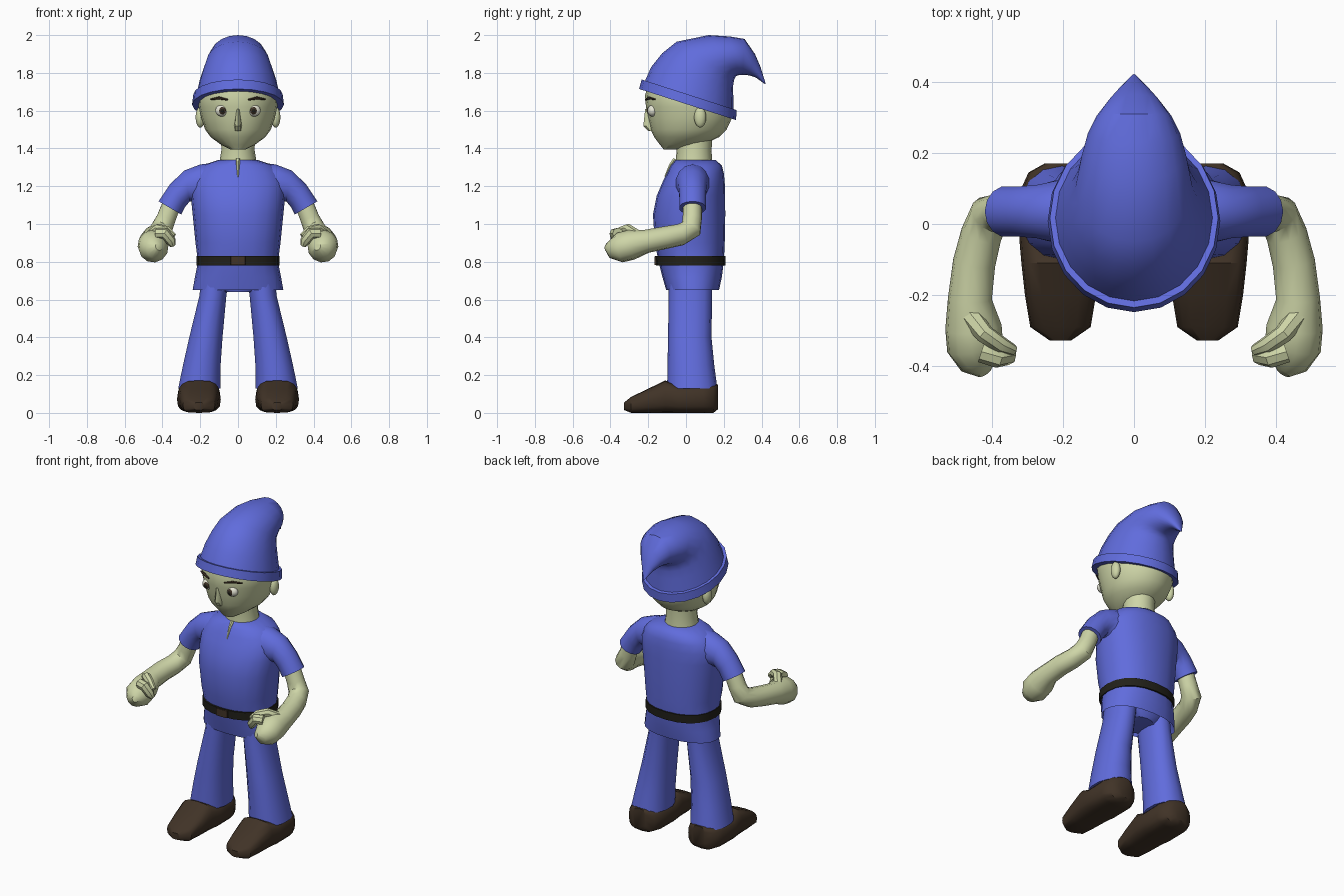
import bpy, bmesh, math
from mathutils import Vector as V

def mat(name, r, g, b):
    m = bpy.data.materials.new(name)
    m.diffuse_color = (r, g, b, 1)
    return m

BLUE = mat("blue cloth", 0.118, 0.15, 0.72)
SKIN = mat("pale skin", 0.62, 0.67, 0.39)
SHOE = mat("dark brown leather", 0.052, 0.033, 0.02)
BLACK = mat("near black", 0.016, 0.015, 0.01)
WHITE = mat("eye white", 0.78, 0.78, 0.66)

def finish(name, bm, m, mirror, angle=40):
    bmesh.ops.recalc_face_normals(bm, faces=bm.faces)
    me = bpy.data.meshes.new(name)
    bm.to_mesh(me)
    bm.free()
    me.materials.append(m)
    for p in me.polygons:
        p.use_smooth = True
    me.set_sharp_from_angle(angle=math.radians(angle))
    ob = bpy.data.objects.new(name, me)
    bpy.context.collection.objects.link(ob)
    if mirror:
        ob.modifiers.new("mirror", 'MIRROR').use_mirror_merge = False
    return ob

def loft(name, rings, m, n=16, p=1.0, mirror=False):
    """Skin through rings; each ring is (point a, opposite point b, half-width vector)."""
    bm = bmesh.new()
    loops = []
    power = lambda t: math.copysign(abs(t) ** p, t)
    for a, b, w in rings:
        a, b, w = V(a), V(b), V(w)
        loops.append([bm.verts.new((a + b) / 2 + (a - b) / 2 * power(math.cos(t)) + w * power(math.sin(t)))
                      for t in (2 * math.pi * i / n for i in range(n))])
    for r, s in zip(loops, loops[1:]):
        for i in range(n):
            j = (i + 1) % n
            bm.faces.new((r[i], r[j], s[j], s[i]))
    bm.faces.new(loops[0])
    bm.faces.new(loops[-1])
    return finish(name, bm, m, mirror)

def tube(name, pts, m, n=10, mirror=False):
    """Round tube through (x, y, z, radius) points."""
    c = [V(q[:3]) for q in pts]
    rings, u = [], None
    for i, q in enumerate(pts):
        d = (c[min(i + 1, len(c) - 1)] - c[max(i - 1, 0)]).normalized()
        u = d.orthogonal() if u is None else u - d * u.dot(d)
        u = u.normalized()
        rings.append((c[i] + u * q[3], c[i] - u * q[3], d.cross(u) * q[3]))
    return loft(name, rings, m, n, 1.0, mirror)

def level(rows):
    """Horizontal rings from (z, front y, back y, half width)."""
    return [((0, f, z), (0, b, z), (w, 0, 0)) for z, f, b, w in rows]

def ball(name, loc, size, m):
    bm = bmesh.new()
    bmesh.ops.create_uvsphere(bm, u_segments=14, v_segments=9, radius=1)
    bmesh.ops.scale(bm, vec=size, verts=bm.verts)
    bmesh.ops.translate(bm, vec=loc, verts=bm.verts)
    return finish(name, bm, m, True)

# Tunic with hollow skirt, neck slit, belt and buckle
loft("tunic", level([(0.73, -0.10, 0.165, 0.20), (0.65, -0.105, 0.175, 0.24), (0.72, -0.125, 0.19, 0.228),
                     (0.80, -0.145, 0.20, 0.212), (0.90, -0.165, 0.205, 0.225), (1.05, -0.175, 0.208, 0.24),
                     (1.15, -0.155, 0.207, 0.25), (1.22, -0.125, 0.205, 0.25), (1.27, -0.10, 0.20, 0.225),
                     (1.31, -0.08, 0.19, 0.19), (1.34, -0.055, 0.155, 0.10)]), BLUE, 20, 0.88)
tube("neck_slit", [(0, -0.057, 1.343, 0.012), (0, -0.082, 1.31, 0.009), (0, -0.112, 1.25, 0.003)], SKIN, 6)
loft("belt", level([(0.78, -0.16, 0.208, 0.221), (0.83, -0.163, 0.21, 0.221)]), BLACK, 20, 0.88)
loft("buckle", [((0, -0.168, z), (0, -0.15, z), (0.04, 0, 0)) for z in (0.782, 0.828)], SHOE, 12, 0.4)

# Sleeves: upper and lower outline points
loft("sleeve", [((a, 0.035, b), (c, 0.035, d), (0, h, 0)) for a, b, c, d, h in (
    (0.12, 1.325, 0.18, 1.05, 0.10), (0.20, 1.315, 0.235, 1.12, 0.09), (0.285, 1.283, 0.255, 1.12, 0.077),
    (0.36, 1.21, 0.28, 1.09, 0.072), (0.42, 1.12, 0.30, 1.05, 0.072))], BLUE, 14, mirror=True)

# Arms, fists, fingers
tube("arm", [(0.345, 0.035, 1.12, 0.05), (0.38, 0.033, 1.03, 0.052), (0.405, 0.027, 0.975, 0.058),
             (0.43, -0.03, 0.943, 0.058), (0.45, -0.11, 0.928, 0.06), (0.462, -0.21, 0.908, 0.062),
             (0.452, -0.29, 0.89, 0.08), (0.447, -0.35, 0.875, 0.08), (0.435, -0.395, 0.872, 0.055),
             (0.42, -0.42, 0.88, 0.02)], SKIN, 12, True)
tube("curled_finger", [(0.43, -0.36, 0.95, 0.03), (0.385, -0.375, 0.95, 0.03), (0.355, -0.37, 0.91, 0.027),
                       (0.345, -0.36, 0.885, 0.015)], SKIN, 8, True)
tube("thumb", [(0.46, -0.26, 0.94, 0.03), (0.42, -0.31, 0.975, 0.027), (0.375, -0.34, 0.965, 0.024),
               (0.34, -0.355, 0.935, 0.016)], SKIN, 8, True)

# Trousers
loft("trouser_seat", level([(0.64, -0.07, 0.12, 0.10), (0.68, -0.085, 0.14, 0.18), (0.76, -0.09, 0.15, 0.19)]), BLUE)
loft("trouser_leg", [((x, f, z), (x, b, z), (w, 0, 0)) for x, w, f, b, z in (
    (0.12, 0.075, -0.09, 0.14, 0.72), (0.133, 0.073, -0.092, 0.138, 0.62), (0.17, 0.09, -0.095, 0.135, 0.40),
    (0.192, 0.102, -0.098, 0.15, 0.25), (0.205, 0.114, -0.10, 0.166, 0.13))], BLUE, 14, 0.9, True)

# Shoes: sections from toe to heel
loft("shoe", [((0.207, y, t), (0.207, y, b), (w, 0, 0)) for y, t, b, w in (
    (-0.328, 0.055, 0.015, 0.03), (-0.29, 0.085, 0, 0.085), (-0.20, 0.128, 0, 0.10), (-0.11, 0.172, 0, 0.11),
    (-0.04, 0.145, 0, 0.116), (0.09, 0.152, 0, 0.115), (0.145, 0.152, 0, 0.09), (0.17, 0.15, 0.02, 0.045))],
    SHOE, 16, 0.65, True)

# Head, neck, nose, ears
loft("neck", level([(1.32, -0.055, 0.14, 0.10), (1.39, -0.05, 0.135, 0.088), (1.46, -0.06, 0.14, 0.09)]), SKIN)
loft("head", level([(1.395, -0.118, -0.05, 0.04), (1.42, -0.138, 0.09, 0.09), (1.46, -0.168, 0.175, 0.145),
                    (1.50, -0.187, 0.215, 0.174), (1.56, -0.20, 0.243, 0.194), (1.62, -0.212, 0.25, 0.208),
                    (1.68, -0.217, 0.24, 0.214), (1.74, -0.20, 0.20, 0.19)]), SKIN, 20)
loft("nose", level([(1.61, -0.216, -0.15, 0.01), (1.52, -0.226, -0.13, 0.022), (1.492, -0.20, -0.13, 0.018)]), SKIN, 8)
ball("ear", (0.20, 0.075, 1.565), (0.025, 0.032, 0.055), SKIN)

# Eyes and brows
ball("eye_white", (0.085, -0.177, 1.60), (0.036, 0.027, 0.031), WHITE)
ball("iris", (0.083, -0.195, 1.60), (0.020, 0.012, 0.020), SHOE)
ball("pupil", (0.083, -0.200, 1.60), (0.012, 0.010, 0.012), BLACK)
tube("eyebrow", [(0.055, -0.214, 1.658, 0.005), (0.10, -0.196, 1.667, 0.008), (0.145, -0.163, 1.66, 0.004)],
     SHOE, 6, True)

# Drooping cap and its tilted band
loft("cap", [((0, a, b), (0, c, d), (w, 0, 0)) for a, b, c, d, w in (
    (-0.225, 1.74, 0.252, 1.585, 0.226), (-0.185, 1.83, 0.25, 1.69, 0.203), (-0.125, 1.905, 0.25, 1.735, 0.183),
    (-0.05, 1.965, 0.255, 1.765, 0.165), (0.12, 2.0, 0.265, 1.783, 0.147), (0.23, 1.993, 0.28, 1.788, 0.13),
    (0.31, 1.98, 0.30, 1.79, 0.105), (0.365, 1.90, 0.335, 1.787, 0.07), (0.395, 1.83, 0.37, 1.775, 0.04),
    (0.422, 1.742, 0.416, 1.742, 0.004))], BLUE, 20)
loft("cap_band", [((0, a, b), (0, c, d), (w, 0, 0)) for a, b, c, d, w in (
    (-0.248, 1.715, 0.265, 1.55, 0.243), (-0.235, 1.765, 0.268, 1.603, 0.237))], BLUE, 20)
